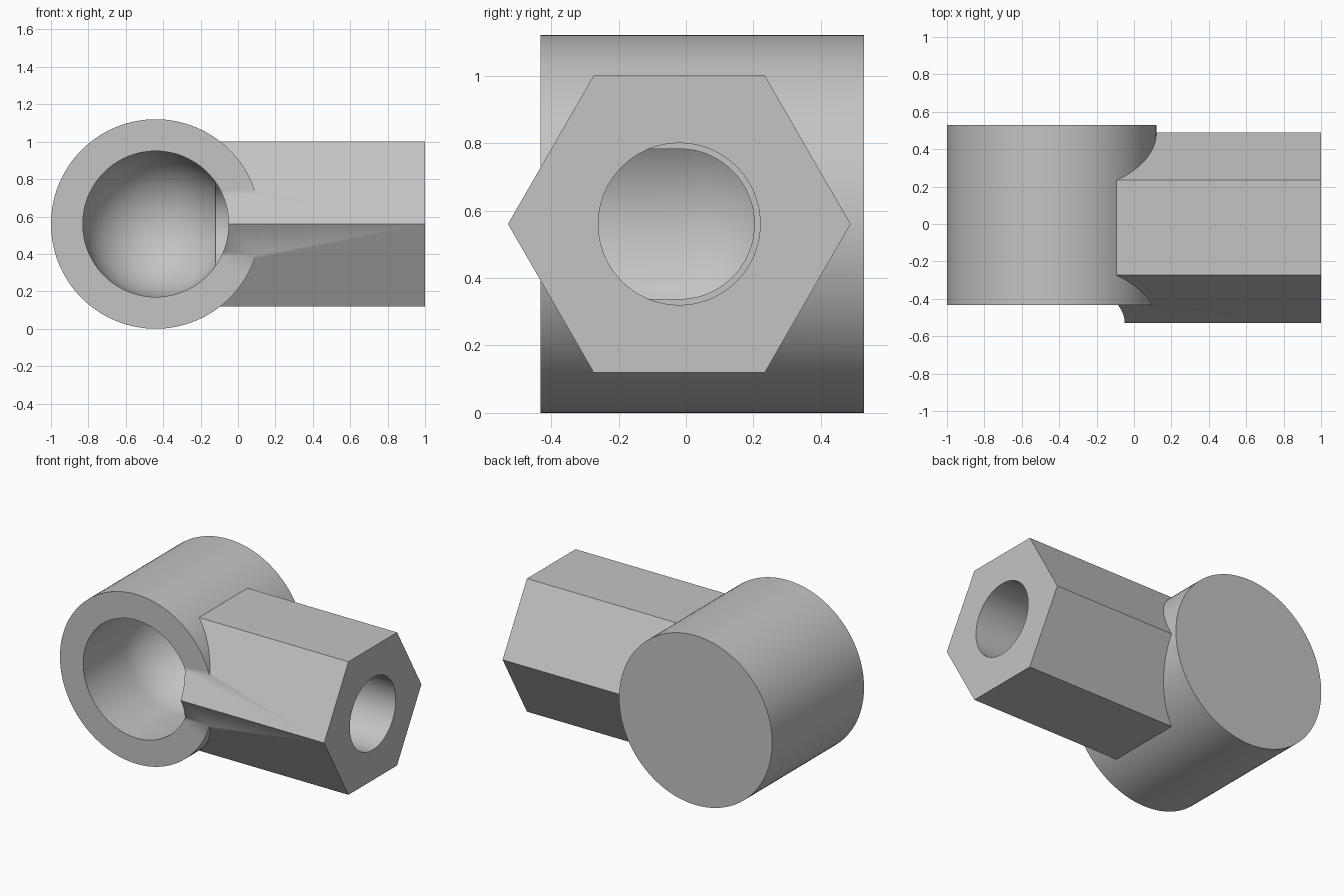
import bpy, bmesh, math
from mathutils import Vector

cube = bpy.data.objects.get("Cube")
if cube:
    bpy.data.objects.remove(cube, do_unlink=True)

grey = bpy.data.materials.new("plain grey")
grey.use_nodes = True
GREY = (0.55, 0.55, 0.55, 1)
grey.diffuse_color = GREY
grey.node_tree.nodes["Principled BSDF"].inputs["Base Color"].default_value = GREY


def lathe(name, profile, axis, centre, sides):
    """Solid turned from (distance along axis, radius) pairs."""
    bm = bmesh.new()
    rings = []
    for t, r in profile:
        ring = []
        for i in range(sides):
            a = math.tau * i / sides
            c, s = r * math.cos(a), r * math.sin(a)
            co = (t, c, s) if axis == "X" else (s, t, c)
            ring.append(bm.verts.new(Vector(co) + Vector(centre)))
        rings.append(ring)
    for lower, upper in zip(rings, rings[1:]):
        for i in range(sides):
            j = (i + 1) % sides
            bm.faces.new((lower[i], lower[j], upper[j], upper[i]))
    for ring, (t, r) in ((rings[0], profile[0]), (rings[-1], profile[-1])):
        if r > 0:
            bm.faces.new(ring)
    bmesh.ops.remove_doubles(bm, verts=bm.verts, dist=1e-5)
    bmesh.ops.recalc_face_normals(bm, faces=bm.faces)
    mesh = bpy.data.meshes.new(name)
    bm.to_mesh(mesh)
    bm.free()
    mesh.materials.append(grey)
    obj = bpy.data.objects.new(name, mesh)
    bpy.context.collection.objects.link(obj)
    return obj


def combine(target, other, operation):
    """Apply a boolean and discard the helper."""
    bpy.context.view_layer.objects.active = target
    mod = target.modifiers.new(operation.lower(), "BOOLEAN")
    mod.operation, mod.solver, mod.object = operation, "EXACT", other
    bpy.ops.object.modifier_apply(modifier=mod.name)
    bpy.data.objects.remove(other, do_unlink=True)


HEAD = (-0.44, 0, 0.56)
SHANK = (0, -0.02, 0.56)
BALL_R, BALL_Y = 0.39, -0.02

# Round head and hexagonal shank
body = lathe("socket_joint", [(-0.432, 0.56), (0.528, 0.56)], "Y", HEAD, 128)
shank = lathe("hex_shank", [(-0.3, 0.508), (1, 0.508)], "X", SHANK, 6)
combine(body, shank, "UNION")

# Ball socket: straight mouth with a hemispherical bottom
steps = 24
socket = [(-1, BALL_R)]
for k in range(steps):
    a = math.pi / 2 * k / steps
    socket.append((BALL_Y + BALL_R * math.sin(a), BALL_R * math.cos(a)))
socket.append((BALL_Y + BALL_R, 0))
combine(body, lathe("socket_cutter", socket, "Y", HEAD, 96), "DIFFERENCE")

# Bore along the shank, breaking into the socket
bore = lathe("bore_cutter", [(-0.12, 0.24), (1.2, 0.24)], "X", SHANK, 72)
combine(body, bore, "DIFFERENCE")

# Smooth the curved walls, keep the edges crisp
bpy.ops.object.select_all(action="DESELECT")
body.select_set(True)
bpy.context.view_layer.objects.active = body
bpy.ops.object.shade_smooth_by_angle(angle=math.radians(30))
